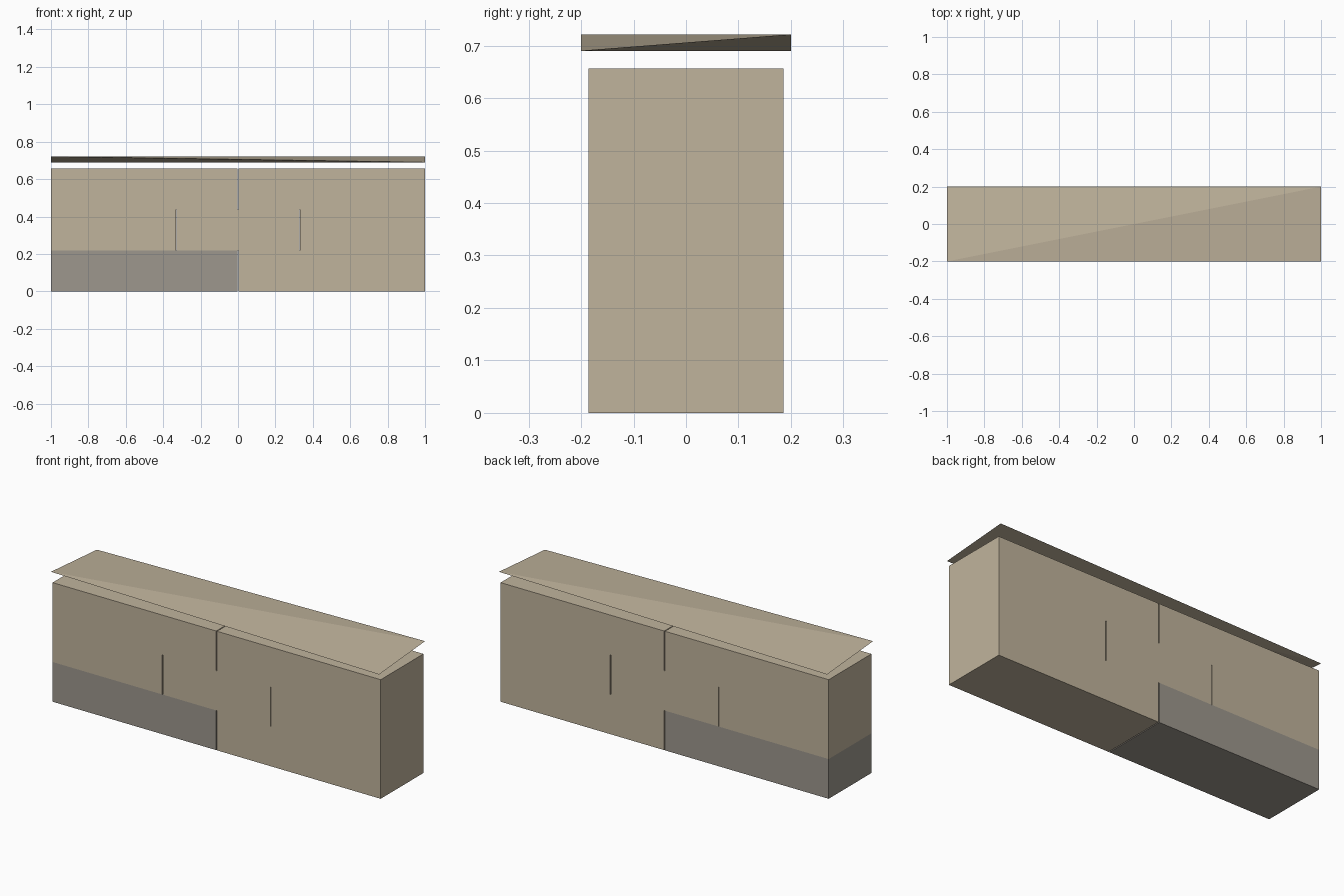
import bpy
import bmesh

if "Cube" in bpy.data.objects:
    bpy.data.objects.remove(bpy.data.objects["Cube"])


def material(name, rgb):
    m = bpy.data.materials.new(name)
    m.diffuse_color = (*rgb, 1)
    m.use_nodes = True
    m.node_tree.nodes["Principled BSDF"].inputs["Base Color"].default_value = m.diffuse_color
    return m


SAND = material("sandstone", (0.53, 0.455, 0.335))
GREY = material("grey stone", (0.34, 0.312, 0.27))

ROW = 0.2187      # height of one course
DEPTH = 0.186     # half depth of the wall
GAP = 0.0025      # half of the open joint between blocks


def add_object(name, bm, mat):
    bmesh.ops.recalc_face_normals(bm, faces=bm.faces)
    me = bpy.data.meshes.new(name)
    bm.to_mesh(me)
    bm.free()
    me.materials.append(mat)
    ob = bpy.data.objects.new(name, me)
    bpy.context.collection.objects.link(ob)


def block(name, x0, x1, row, mat):
    bm = bmesh.new()
    bmesh.ops.create_cube(bm, size=1)
    for v in bm.verts:
        v.co.x = x0 if v.co.x < 0 else x1
        v.co.y *= 2 * DEPTH
        v.co.z = (row + 0.5 + v.co.z) * ROW
    add_object(name, bm, mat)


# Courses of blocks with staggered joints
courses = [("bottom", [0]), ("middle", [-0.33, 0.33]), ("top", [0])]
for row, (label, joints) in enumerate(courses):
    starts = [-1] + [j + GAP for j in joints]
    ends = [j - GAP for j in joints] + [1]
    for i, (x0, x1) in enumerate(zip(starts, ends)):
        mat = GREY if row == 0 and i == 0 else SAND
        block(f"{label}_block_{i + 1}", x0, x1, row, mat)

# Thin capping wedge: ridge on one diagonal, keel on the other
bm = bmesh.new()
a, b, c, d = [bm.verts.new(p) for p in (
    (-1, -0.2, 0.721), (1, -0.2, 0.69), (1, 0.2, 0.721), (-1, 0.2, 0.69))]
for tri in ((a, b, c), (a, c, d), (a, d, b), (b, d, c)):
    bm.faces.new(tri)
add_object("capping_slab", bm, SAND)
